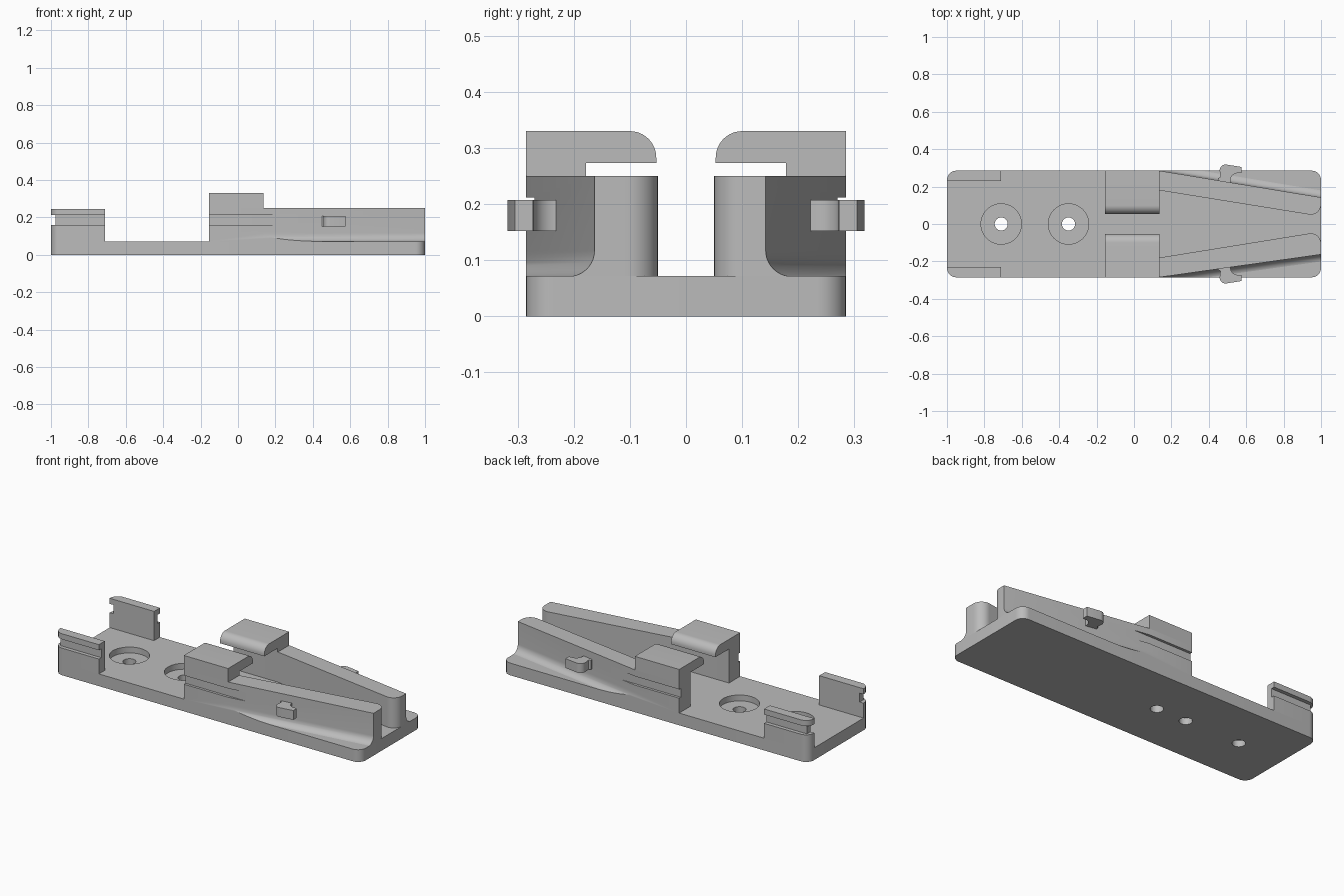
import bpy, bmesh
from math import sin, cos, pi, radians
from mathutils import Vector

if "Cube" in bpy.data.objects:
    bpy.data.objects.remove(bpy.data.objects["Cube"])

grey = bpy.data.materials.new("light grey")
grey.use_nodes = True
grey.diffuse_color = (0.5, 0.5, 0.5, 1)
grey.node_tree.nodes["Principled BSDF"].inputs["Base Color"].default_value = grey.diffuse_color

FLOOR, TOP, SIDE = 0.072, 0.25, 0.285
HOOK_X = (-0.155, 0.135)


def arc(cx, cy, r, start, end, steps=10):
    angles = [radians(start + (end - start) * i / steps) for i in range(steps + 1)]
    return [(cx + r * cos(a), cy + r * sin(a)) for a in angles]


def prism(name, points, low, high, place):
    """Extrude a 2D outline from low to high; place maps (u, v, depth) to 3D."""
    bm = bmesh.new()
    rings = [[bm.verts.new(place(u, v, d)) for u, v in points] for d in (low, high)]
    n = len(points)
    bm.faces.new(rings[0])
    bm.faces.new(rings[1])
    for i in range(n):
        j = (i + 1) % n
        bm.faces.new((rings[0][i], rings[0][j], rings[1][j], rings[1][i]))
    bmesh.ops.recalc_face_normals(bm, faces=bm.faces)
    mesh = bpy.data.meshes.new(name)
    bm.to_mesh(mesh)
    bm.free()
    mesh.materials.append(grey)
    obj = bpy.data.objects.new(name, mesh)
    bpy.context.collection.objects.link(obj)
    return obj


def plan(side=1):
    return lambda u, v, d: (u, side * v, d)


def box(x0, x1, y0, y1, z0, z1, side=1):
    return prism("cutter", [(x0, y0), (x1, y0), (x1, y1), (x0, y1)], z0, z1, plan(side))


def cylinder(x, radius, z0, z1):
    return prism("cutter", arc(x, 0, radius, 0, 360, 40)[:-1], z0, z1, plan())


def cut(obj, cutters):
    for cutter in cutters:
        mod = obj.modifiers.new("cut", "BOOLEAN")
        mod.operation, mod.solver, mod.object = "DIFFERENCE", "EXACT", cutter
    bpy.context.view_layer.update()
    graph = bpy.context.evaluated_depsgraph_get()
    mesh = bpy.data.meshes.new_from_object(obj.evaluated_get(graph))
    obj.modifiers.clear()
    obj.data = mesh
    for cutter in cutters:
        bpy.data.objects.remove(cutter)


def finish(obj):
    bpy.ops.object.select_all(action="DESELECT")
    obj.select_set(True)
    bpy.context.view_layer.objects.active = obj
    bpy.ops.object.shade_smooth_by_angle(angle=radians(30))


# Base plate with two counterbored screw holes and a blind hole underneath
r = 0.05
corners = [(1 - r, SIDE - r, 0), (r - 1, SIDE - r, 90), (r - 1, r - SIDE, 180), (1 - r, r - SIDE, 270)]
outline = [p for x, y, a in corners for p in arc(x, y, r, a, a + 90)]
base = prism("base_plate", outline, 0, FLOOR, plan())
cutters = [cylinder(-0.155, 0.035, -0.1, 0.05)]
for x in (-0.71, -0.35):
    cutters += [cylinder(x, 0.035, -0.1, 0.2), cylinder(x, 0.108, 0.037, 0.2)]
cut(base, cutters)
finish(base)

for label, side, tip in (("left", 1, 0.142), ("right", -1, 0.163)):
    # End post with a groove wrapping its outer corner
    pts = [(-0.71, 0.23), (-0.71, SIDE)] + arc(r - 1, SIDE - r, r, 90, 180) + [(-1, 0.23)]
    post = prism(label + "_end_post", pts, FLOOR, 0.245, plan(side))
    cut(post, [box(-1.1, -0.6, 0.263, 0.4, 0.16, 0.212, side),
               box(-1.1, -0.975, 0.1, 0.4, 0.16, 0.212, side)])
    finish(post)

    # Tapering arm: slanted outer channel with a filleted foot, and a side groove
    pts = [(HOOK_X[0], 0.18), (HOOK_X[1], 0.18)] + arc(0.945, 0.105, 0.055, 261, 360)
    pts += [(1, SIDE), (HOOK_X[0], SIDE)]
    arm = prism(label + "_arm", pts, FLOOR, TOP, plan(side))
    start = Vector((HOOK_X[1], SIDE))
    along = (Vector((1, tip)) - start).normalized()
    across = Vector((-along.y, along.x))

    def channel_place(u, v, d):
        p = start + along * d + across * u
        return (p.x, side * p.y, v)

    profile = [(0, 0.4)] + arc(0.046, 0.117, 0.046, 180, 270) + [(0.6, 0.071), (0.6, 0.4)]
    channel = prism("cutter", profile, -0.2, 1.2, channel_place)
    cut(arm, [channel, box(-0.3, 0.5, 0.27, 0.4, 0.16, 0.212, side)])
    finish(arm)

    # Overhanging hook on the arm
    pts = [(SIDE, TOP), (SIDE, 0.33)] + arc(0.1, 0.283, 0.047, 90, 180)
    pts += [(0.053, 0.273), (0.178, 0.273), (0.178, TOP)]
    hook = prism(label + "_hook", pts, *HOOK_X, lambda u, v, d: (d, side * u, v))
    finish(hook)

    # Small snap tab on the outer wall
    pts = [(0.45, 0.21), (0.45, 0.245), (0.462, 0.252), (0.458, 0.285)]
    pts += arc(0.489, 0.287, 0.031, 180, 85, 6)
    pts += [(0.575, 0.305), (0.575, 0.273)] + arc(0.555, 0.232, 0.04, 80, 180, 8) + [(0.515, 0.21)]
    tab = prism(label + "_snap_tab", pts, 0.152, 0.207, plan(side))
    finish(tab)
